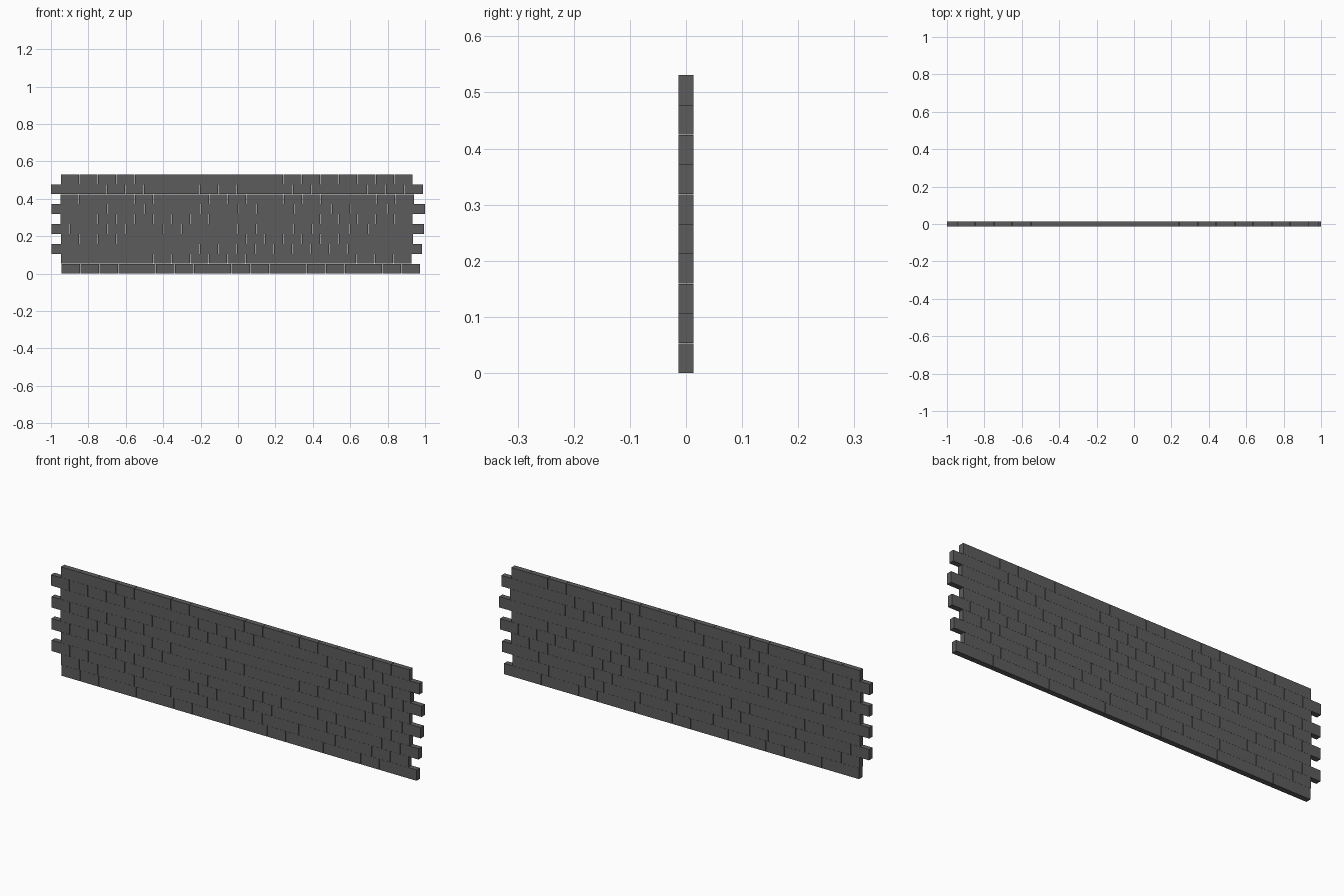
import bpy, bmesh
from mathutils import Matrix, Vector

if "Cube" in bpy.data.objects:
    bpy.data.objects.remove(bpy.data.objects["Cube"])

COURSE = 0.0531   # course height
DEPTH = 0.026     # wall thickness
GAP_X = 0.0015    # hairline joint between bricks
GAP_Z = 0.0004    # hairline joint between courses

# left end, right end, brick count of each course, bottom to top
courses = [
    (-0.943, 0.973, 19),
    (-0.945, 0.928, 19),
    (-0.997, 0.983, 20),
    (-0.947, 0.935, 19),
    (-0.998, 0.995, 20),
    (-0.948, 0.934, 19),
    (-0.998, 1.000, 20),
    (-0.950, 0.940, 19),
    (-1.000, 0.988, 20),
    (-0.947, 0.934, 19),
]


def add_brick(bm, x0, x1, z0, z1):
    size = Matrix.Diagonal((x1 - x0, DEPTH, z1 - z0, 1))
    place = Matrix.Translation(Vector(((x0 + x1) / 2, 0, (z0 + z1) / 2)))
    bmesh.ops.create_cube(bm, size=1, matrix=place @ size)


# One object per course, made of separate bricks in running bond
for row, (left, right, count) in enumerate(courses):
    bm = bmesh.new()
    pitch = (right - left + GAP_X) / count
    for i in range(count):
        x0 = left + i * pitch
        add_brick(bm, x0, x0 + pitch - GAP_X,
                  row * COURSE, (row + 1) * COURSE - GAP_Z)
    name = f"brick_course_{row + 1}"
    mesh = bpy.data.meshes.new(name)
    bm.to_mesh(mesh)
    bm.free()
    mat = bpy.data.materials.get("dark_brick")
    if mat is None:
        mat = bpy.data.materials.new("dark_brick")
        mat.diffuse_color = (0.11, 0.107, 0.107, 1)
        mat.use_nodes = True
        mat.node_tree.nodes["Principled BSDF"].inputs["Base Color"].default_value = mat.diffuse_color
    mesh.materials.append(mat)
    bpy.context.collection.objects.link(bpy.data.objects.new(name, mesh))
